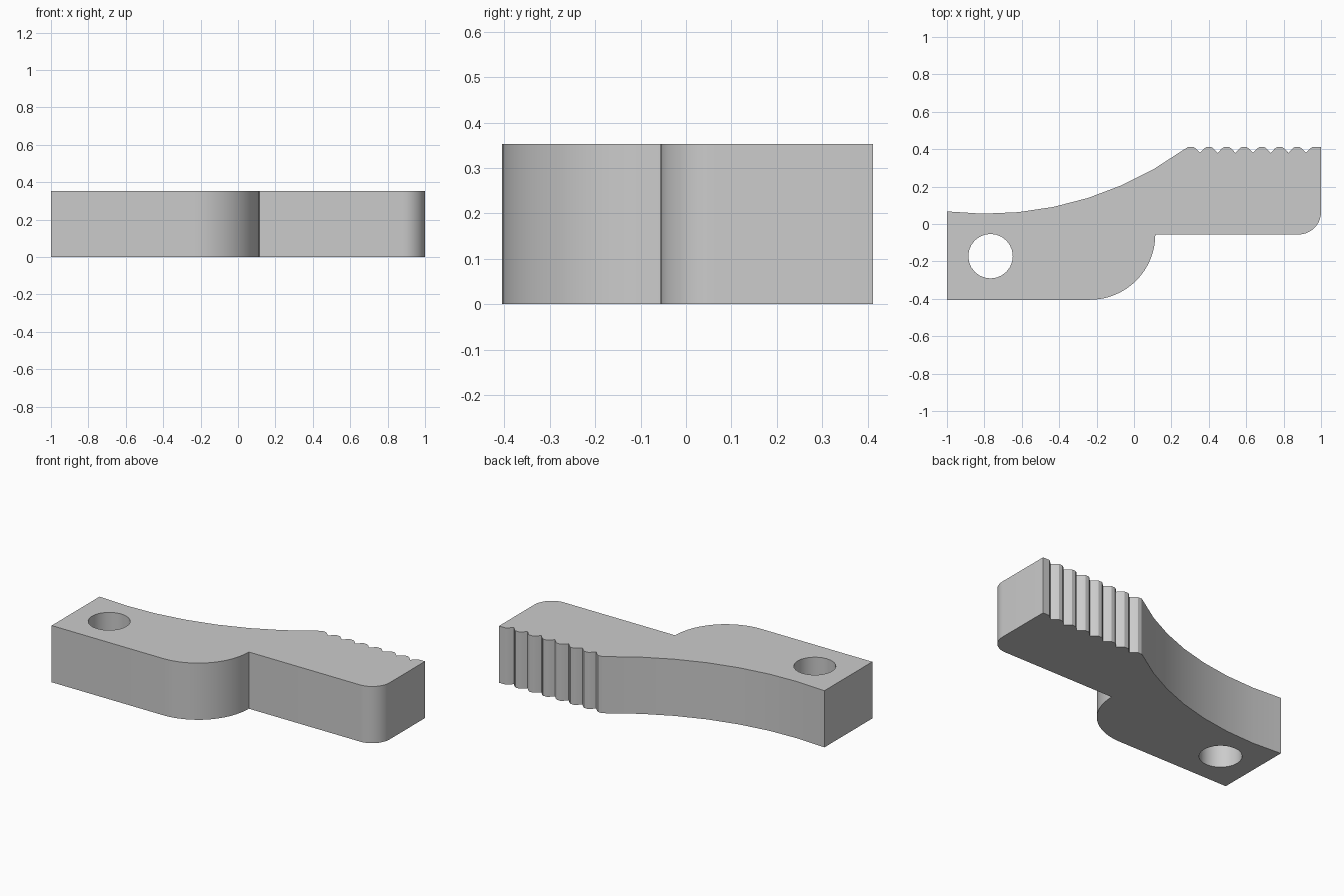
import bpy, bmesh
from math import sin, cos, radians

cube = bpy.data.objects.get("Cube")
if cube:
    bpy.data.objects.remove(cube, do_unlink=True)

HEIGHT = 0.353
TOP = 0.412          # y of the tooth crests
STEP = -0.056        # y of the front edge of the grip


def arc(cx, cy, r, start, end, steps):
    """Points on a circular arc, angles in degrees."""
    angles = [radians(start + (end - start) * i / steps) for i in range(steps + 1)]
    return [(cx + r * cos(a), cy + r * sin(a)) for a in angles]


# Outline, counter-clockwise: pivot block, rounded heel, step, rounded tip
outline = [(-1, -0.405)]
outline += arc(-0.235, STEP, 0.349, -90, 0, 16)
outline += arc(0.88, STEP + 0.12, 0.12, -90, 0, 10)
outline.append((1, TOP))

# Row of seven V-shaped notches with softened crests
for i in range(7):
    x = 0.92 - i * 0.0945
    outline += [(x + 0.035, TOP), (x + 0.023, TOP - 0.008), (x, TOP - 0.032),
                (x - 0.023, TOP - 0.008), (x - 0.035, TOP)]
outline.append((0.29, TOP))

# Long concave back edge
outline += arc(-0.79, 1.855, 1.8, -54.1, -96.7, 7)

# Round pivot hole
hole = arc(-0.767, -0.172, 0.119, 0, 360, 24)[:-1]

# Fill the profile around the hole and extrude it
bm = bmesh.new()
edges = []
for loop in (outline, hole):
    verts = [bm.verts.new((x, y, 0)) for x, y in loop]
    edges += [bm.edges.new((v, verts[i - 1])) for i, v in enumerate(verts)]
bmesh.ops.triangle_fill(bm, edges=edges, use_beauty=True, use_dissolve=False)
raised = bmesh.ops.extrude_face_region(bm, geom=bm.faces[:], use_keep_orig=True)
bmesh.ops.translate(bm, vec=(0, 0, HEIGHT),
                    verts=[g for g in raised["geom"] if isinstance(g, bmesh.types.BMVert)])
bmesh.ops.recalc_face_normals(bm, faces=bm.faces[:])

mesh = bpy.data.meshes.new("serrated_lever")
bm.to_mesh(mesh)
bm.free()
lever = bpy.data.objects.new("serrated_lever", mesh)
bpy.context.collection.objects.link(lever)

# Plain grey material
grey = bpy.data.materials.new("light_grey")
grey.use_nodes = True
colour = (0.6, 0.6, 0.6, 1)
grey.diffuse_color = colour
grey.node_tree.nodes["Principled BSDF"].inputs["Base Color"].default_value = colour
mesh.materials.append(grey)

# Smooth the curved walls, keep the rims sharp
bpy.ops.object.select_all(action='DESELECT')
lever.select_set(True)
bpy.context.view_layer.objects.active = lever
bpy.ops.object.shade_smooth_by_angle(angle=radians(30))
